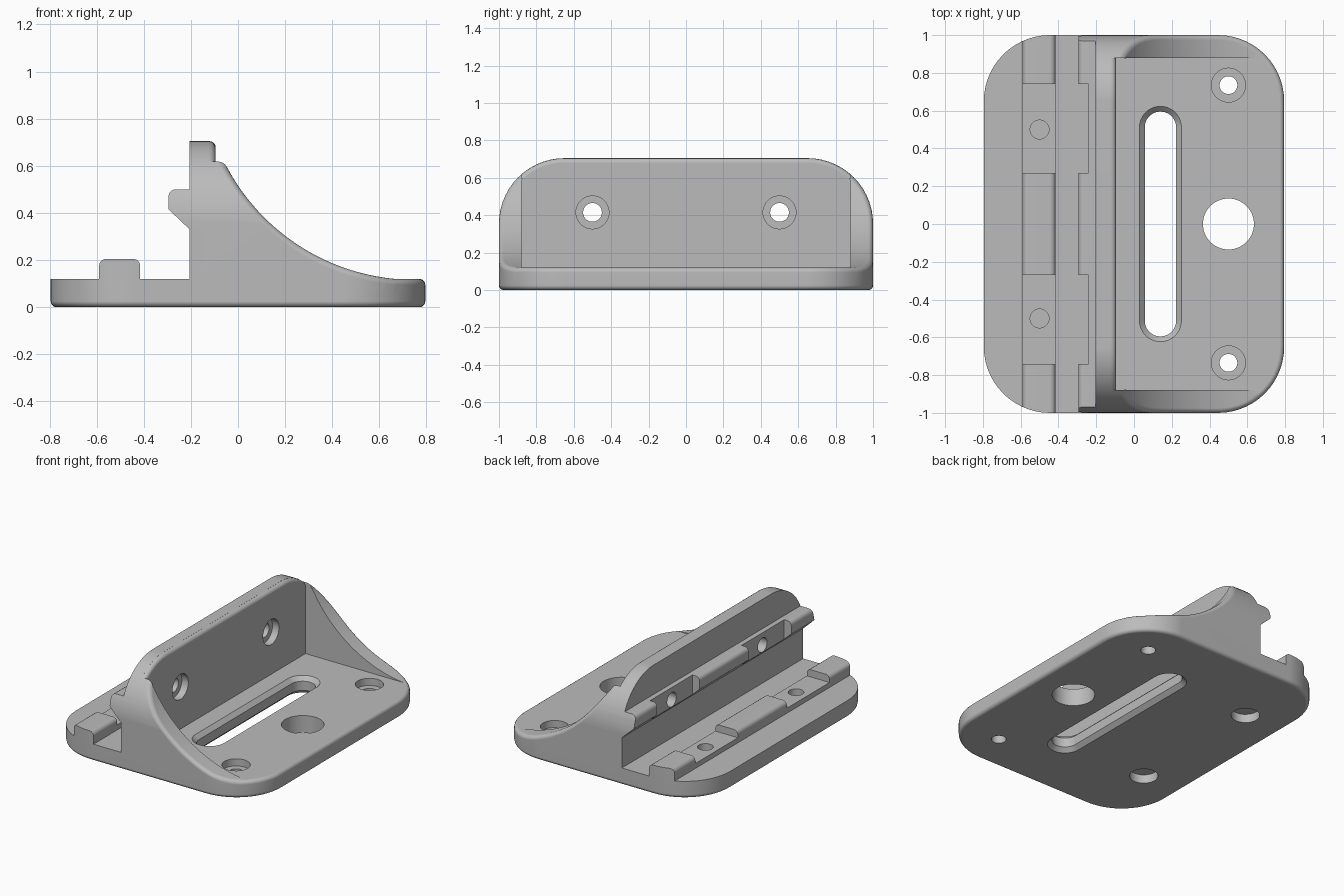
import bpy, bmesh
from math import pi, sin, cos, tan
from mathutils import Vector

cube = bpy.data.objects.get("Cube")
if cube:
    bpy.data.objects.remove(cube, do_unlink=True)

grey = bpy.data.materials.new("plain grey")
grey.use_nodes = True
grey.diffuse_color = (0.5, 0.5, 0.5, 1)
for node in grey.node_tree.nodes:
    if node.type == 'BSDF_PRINCIPLED':
        node.inputs["Base Color"].default_value = (0.5, 0.5, 0.5, 1)


def rounded(corners, steps=None):
    """Polygon whose corners (a, b, radius) are filleted."""
    out = []
    for i, (a, b, r) in enumerate(corners):
        p = Vector((a, b))
        if r == 0:
            out.append((a, b))
            continue
        u = (Vector(corners[i - 1][:2]) - p).normalized()
        v = (Vector(corners[(i + 1) % len(corners)][:2]) - p).normalized()
        half = u.angle(v) / 2
        centre = p + (u + v).normalized() * r / sin(half)
        start, end = p + u * r / tan(half) - centre, p + v * r / tan(half) - centre
        phi = start.angle(end)
        n = steps or max(4, int(r * 40))
        for k in range(n + 1):
            t = k / n
            q = centre + (start * sin((1 - t) * phi) + end * sin(t * phi)) / sin(phi)
            out.append((q.x, q.y))
    return out


def rect(a0, a1, b0, b1, r=0, steps=None):
    return rounded([(a0, b0, r), (a1, b0, r), (a1, b1, r), (a0, b1, r)], steps)


def circle(a, b, r, n=40):
    return [(a + r * cos(2 * pi * k / n), b + r * sin(2 * pi * k / n)) for k in range(n)]


def prism(name, axis, lo, hi, points, far_points=None):
    """Extrude a 2D outline along an axis, optionally to a second outline."""
    place = {'x': lambda p, t: (t, p[0], p[1]),
             'y': lambda p, t: (p[0], t, p[1]),
             'z': lambda p, t: (p[0], p[1], t)}[axis]
    bm = bmesh.new()
    near = [bm.verts.new(place(p, lo)) for p in points]
    far = [bm.verts.new(place(p, hi)) for p in far_points or points]
    bm.faces.new(near)
    bm.faces.new(far)
    for i in range(len(near)):
        bm.faces.new((near[i - 1], near[i], far[i], far[i - 1]))
    bmesh.ops.recalc_face_normals(bm, faces=bm.faces[:])
    mesh = bpy.data.meshes.new(name)
    bm.to_mesh(mesh)
    bm.free()
    obj = bpy.data.objects.new(name, mesh)
    bpy.context.scene.collection.objects.link(obj)
    return obj


def combine(obj, other, operation='DIFFERENCE'):
    """Apply a boolean and discard the helper."""
    mod = obj.modifiers.new("boolean", 'BOOLEAN')
    mod.operation, mod.object, mod.solver = operation, other, 'EXACT'
    graph = bpy.context.evaluated_depsgraph_get()
    mesh = bpy.data.meshes.new_from_object(obj.evaluated_get(graph))
    obj.modifiers.clear()
    obj.data = mesh
    bpy.data.objects.remove(other, do_unlink=True)


def round_edges(obj, rule, width=0.025):
    """Fillet the sharp edges whose midpoint satisfies the rule."""
    bm = bmesh.new()
    bm.from_mesh(obj.data)
    bmesh.ops.remove_doubles(bm, verts=bm.verts[:], dist=1e-4)
    bmesh.ops.dissolve_limit(bm, angle_limit=0.005, verts=bm.verts[:], edges=bm.edges[:])
    edges = [e for e in bm.edges if len(e.link_faces) == 2 and e.calc_face_angle() > 0.6
             and rule((e.verts[0].co + e.verts[1].co) / 2)]
    bmesh.ops.bevel(bm, geom=edges, offset=width, offset_type='OFFSET', segments=4,
                    profile=0.5, affect='EDGES', clamp_overlap=False)
    bm.to_mesh(obj.data)
    bm.free()


FLOOR, TOP, WALL_BACK, WALL_FRONT = 0.12, 0.705, -0.205, -0.095

# Side profile: base, lower rail, wall with upper rail, sweeping gusset curve
curve = []
for k in range(29):
    a = pi + 0.27 + (pi / 2 - 0.27 - 0.094) * k / 28
    curve.append((0.75 + 0.903 * cos(a), 1.019 + 0.903 * sin(a), 0))
curve[-1] = (curve[-1][0], FLOOR, 0)
profile = rounded([
    (-0.9, -0.1, 0), (-0.9, FLOOR, 0),
    (-0.59, FLOOR, 0), (-0.59, 0.205, 0.03), (-0.415, 0.205, 0.03), (-0.415, FLOOR, 0),
    (WALL_BACK, FLOOR, 0), (WALL_BACK, 0.33, 0), (-0.295, 0.415, 0.012),
    (-0.295, 0.5, 0.03), (WALL_BACK, 0.5, 0), (WALL_BACK, 0.8, 0),
    *curve, (0.9, FLOOR, 0), (0.9, -0.1, 0)])
bracket = prism("bracket", 'y', -1.1, 1.1, profile)

# Rounded plan with a softened underside, then rounded end outline
plan = prism("plan", 'z', 0, 1, rect(-0.795, 0.795, -1, 1, 0.35))
round_edges(plan, lambda m: m.z < 0.01)
combine(bracket, plan, 'INTERSECT')


def end_outline(inset, bottom):
    return rounded([(inset - 1, bottom, 0), (1 - inset, bottom, 0),
                    (1 - inset, TOP - inset, 0.35), (inset - 1, TOP - inset, 0.35)])


combine(bracket, prism("outline", 'x', -1, 1, end_outline(0, -0.1)), 'INTERSECT')

# Open space between the gussets, then soften the outer rim
combine(bracket, prism("cavity", 'x', -0.125, 0.95, rect(-0.88, 0.88, FLOOR, 0.9)))
round_edges(bracket, lambda m: m.z > 0.1 and m.x > -0.11 and (abs(m.y) > 0.885 or m.x > 0.7))

# Front layer of the upright wall with a rounded rim
wall = prism("wall", 'x', -0.18, WALL_FRONT, end_outline(0.0005, 0.05))
round_edges(wall, lambda m: m.x > -0.1 and m.z > 0.06)
combine(bracket, wall, 'UNION')

for side in (-1, 1):
    # Recesses in both rails
    y0, y1 = sorted((side * 0.27, side * 0.74))
    combine(bracket, prism("recess", 'y', y0, y1, rect(-0.62, -0.4, 0.155, 0.25)))
    combine(bracket, prism("recess", 'y', y0, y1, rect(-0.35, -0.24, 0.3, 0.55)))
    # Blind holes in the lower rail, from above and from below
    combine(bracket, prism("hole", 'z', 0.09, 0.3, circle(-0.5, side * 0.5, 0.05)))
    combine(bracket, prism("hole", 'z', -0.1, 0.06, circle(-0.5, side * 0.5, 0.09)))
    # Counterbored screw holes in the wall and the floor
    combine(bracket, prism("hole", 'x', -0.4, 0, circle(side * 0.5, 0.415, 0.05)))
    combine(bracket, prism("hole", 'x', -0.145, 0, circle(side * 0.5, 0.415, 0.088)))
    combine(bracket, prism("hole", 'z', -0.1, 0.3, circle(0.5, side * 0.735, 0.047)))
    combine(bracket, prism("hole", 'z', 0.07, 0.3, circle(0.5, side * 0.735, 0.09)))

# Large cable hole
combine(bracket, prism("hole", 'z', -0.1, 0.3, circle(0.5, 0, 0.135, 56)))


# Long slot with chamfered mouths
def slot(r):
    return rect(0.14 - r, 0.14 + r, -0.512 - r, 0.512 + r, r * 0.999, 10)


combine(bracket, prism("slot", 'z', -0.1, 0.3, slot(0.083)))
combine(bracket, prism("mouth", 'z', 0.089, 0.125, slot(0.08), slot(0.116)))
combine(bracket, prism("mouth", 'z', -0.005, 0.031, slot(0.116), slot(0.08)))

# Finish: one colour, smooth curves, crisp edges
bracket.data.materials.clear()
bracket.data.materials.append(grey)
bpy.ops.object.select_all(action='DESELECT')
bracket.select_set(True)
bpy.context.view_layer.objects.active = bracket
bpy.ops.object.shade_smooth_by_angle(angle=0.6)
bracket.modifiers.new("even shading", 'WEIGHTED_NORMAL').keep_sharp = True
